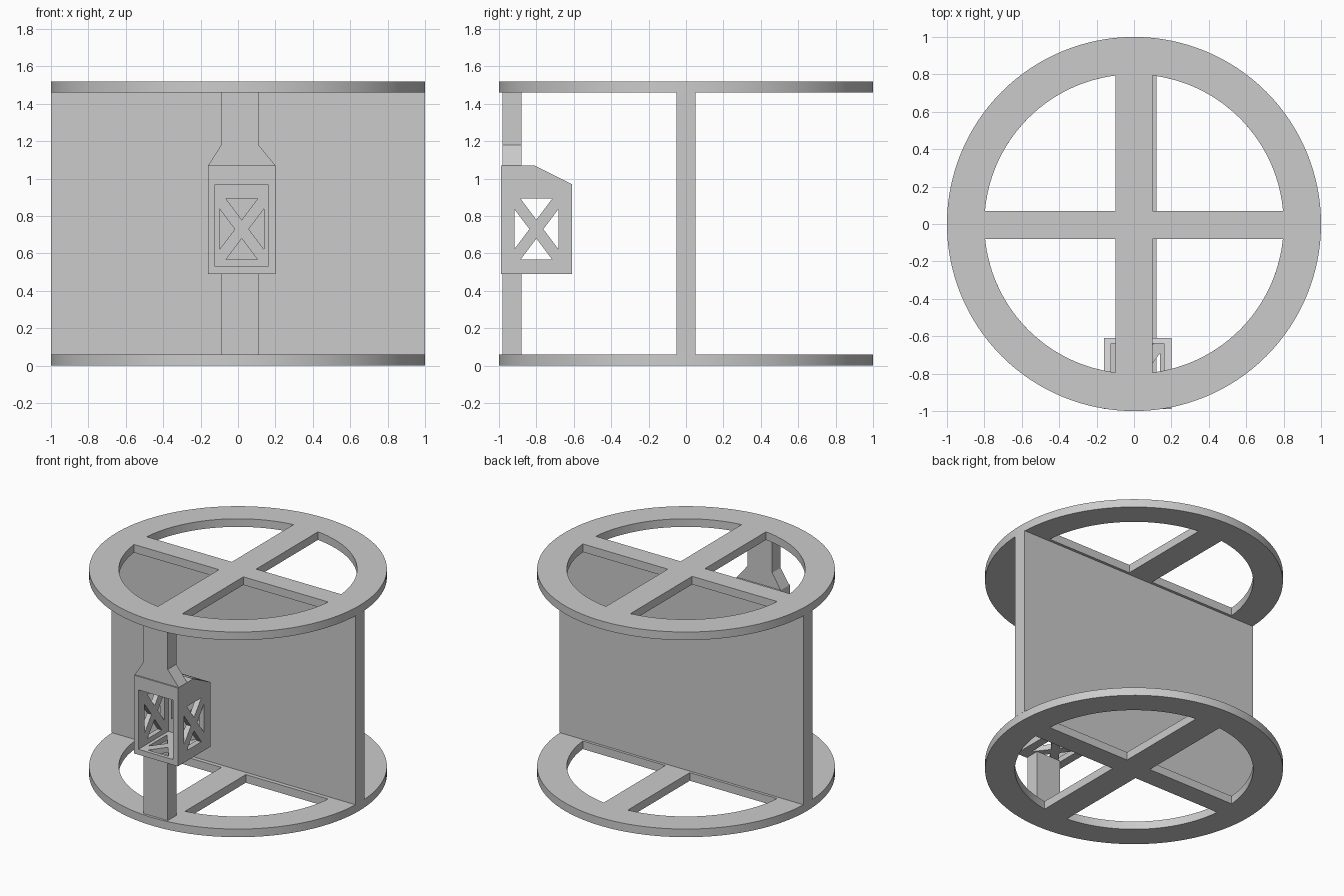
import bpy
import bmesh
from math import sin, cos, asin, radians, sqrt

old = bpy.data.objects.get("Cube")
if old:
    bpy.data.objects.remove(old, do_unlink=True)

grey = bpy.data.materials.new("plain_grey")
grey.use_nodes = True
COLOR = (0.6, 0.6, 0.6, 1)
grey.diffuse_color = COLOR
grey.node_tree.nodes["Principled BSDF"].inputs["Base Color"].default_value = COLOR


def prisms(name, outlines, axis, lo, hi):
    """Extrude 2D outlines along an axis; the other two axes stay in xyz order."""
    bm = bmesh.new()
    for outline in outlines:
        rings = []
        for d in (lo, hi):
            ring = []
            for p in outline:
                co = list(p)
                co.insert("xyz".index(axis), d)
                ring.append(bm.verts.new(co))
            rings.append(ring)
            bm.faces.new(ring)
        n = len(outline)
        for i in range(n):
            j = (i + 1) % n
            bm.faces.new((rings[0][i], rings[0][j], rings[1][j], rings[1][i]))
    bmesh.ops.recalc_face_normals(bm, faces=bm.faces)
    mesh = bpy.data.meshes.new(name)
    bm.to_mesh(mesh)
    bm.free()
    mesh.materials.append(grey)
    ob = bpy.data.objects.new(name, mesh)
    bpy.context.collection.objects.link(ob)
    return ob


def rect(a0, a1, b0, b1):
    return [(a0, b0), (a1, b0), (a1, b1), (a0, b1)]


def cut(ob, cutters):
    """Subtract the cutters from an object for good, then remove them."""
    for c in cutters:
        c.hide_render = True
        mod = ob.modifiers.new("cut", 'BOOLEAN')
        mod.operation = 'DIFFERENCE'
        mod.solver = 'EXACT'
        mod.object = c
    bpy.context.view_layer.update()
    graph = bpy.context.evaluated_depsgraph_get()
    mesh = bpy.data.meshes.new_from_object(ob.evaluated_get(graph))
    ob.modifiers.clear()
    ob.data = mesh
    for c in cutters:
        bpy.data.objects.remove(c, do_unlink=True)


def smooth(ob):
    bpy.ops.object.select_all(action='DESELECT')
    ob.select_set(True)
    bpy.context.view_layer.objects.active = ob
    bpy.ops.object.shade_smooth_by_angle(angle=radians(30))


def quarter(x, y, sx, sy, r=0.8, steps=24):
    """Quarter-disc opening between two spokes whose edges lie at x and y."""
    a0 = asin(sy * y / r)
    a1 = radians(90) - asin(sx * x / r)
    pts = [(x, y)]
    for i in range(steps + 1):
        a = a0 + (a1 - a0) * i / steps
        pts.append((sx * r * cos(a), sy * r * sin(a)))
    return pts


def wheel(name, z0, z1, x0, x1):
    """Round rim with four spokes."""
    n = 128
    disc = [(cos(radians(360) * i / n), sin(radians(360) * i / n)) for i in range(n)]
    ob = prisms(name, [disc], "z", z0, z1)
    holes = [quarter(x, y, sx, sy)
             for x, sx in ((x0, -1), (x1, 1)) for y, sy in ((-0.08, -1), (0.07, 1))]
    cut(ob, [prisms("wheel_cutter", holes, "z", z0 - 0.1, z1 + 0.1)])
    smooth(ob)


def cross_holes(ca, cb):
    """Four triangular openings that leave an X-shaped brace."""
    tris = []
    for s in (-1, 1):
        tris.append([(ca - 0.085, cb + s * 0.163), (ca + 0.085, cb + s * 0.163),
                     (ca, cb + s * 0.05)])
        tris.append([(ca + s * 0.118, cb - 0.107), (ca + s * 0.118, cb + 0.107),
                     (ca + s * 0.037, cb)])
    return tris


# Wheels and the wall between them
wheel("bottom_wheel", 0, 0.06, -0.08, 0.12)
wheel("top_wheel", 1.46, 1.52, -0.10, 0.10)
prisms("middle_wall", [rect(-1, 1, -0.05, 0.05)], "z", 0.06, 1.46)

# Front post, below and above the cage, with a flared foot
prisms("lower_post", [rect(-0.09, 0.11, -0.98, -0.88)], "z", 0.06, 0.49)
prisms("upper_post", [[(-0.16, 1.07), (0.20, 1.07), (0.11, 1.18), (0.11, 1.46),
                       (-0.09, 1.46), (-0.09, 1.18)]], "y", -0.98, -0.88)

# Hollow cage with an open front, an open slope and braced sides, back and floor
cage = prisms("cage", [[(-0.99, 0.49), (-0.61, 0.49), (-0.61, 0.97),
                        (-0.81, 1.07), (-0.99, 1.07)]], "x", -0.16, 0.20)
cavity = [(-1.1, 0.53), (-0.64, 0.53), (-0.64, 1.2), (-0.80, 1.2),
          (-0.80, 0.97), (-1.1, 0.97)]
cut(cage, [
    prisms("cavity_cutter", [cavity], "x", -0.123, 0.16),
    prisms("side_cutter", cross_holes(-0.80, 0.73), "x", -0.3, 0.3),
    prisms("back_cutter", cross_holes(0.02, 0.73), "y", -0.7, -0.5),
    prisms("floor_cutter", cross_holes(0.02, -0.80), "z", 0.4, 0.6),
])
